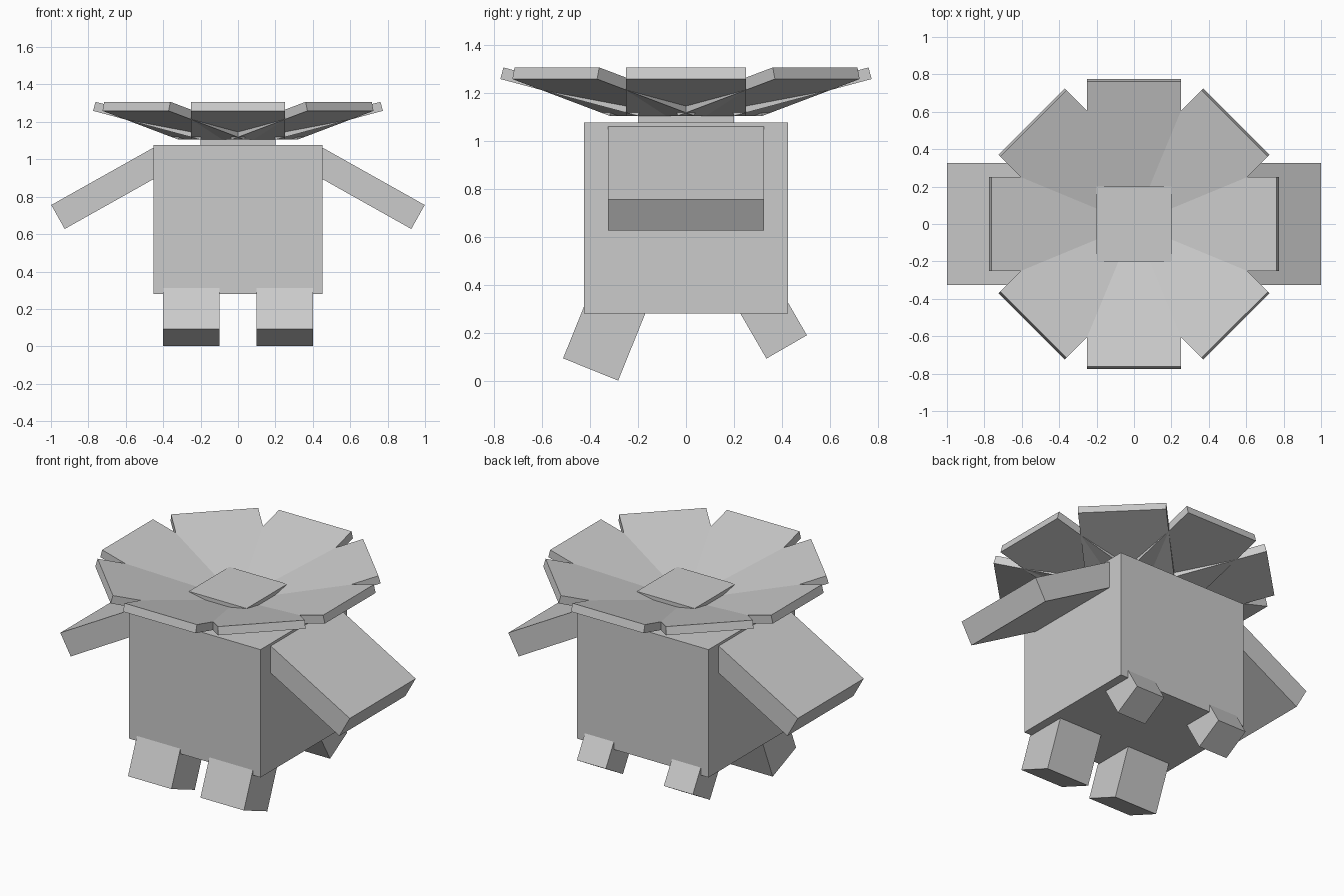
import bpy
from math import radians, pi
from mathutils import Matrix, Vector

if "Cube" in bpy.data.objects:
    bpy.data.objects.remove(bpy.data.objects["Cube"])


def box(name, lo, hi, matrix=Matrix()):
    """Box given by two local corners, placed by a matrix."""
    bpy.ops.mesh.primitive_cube_add(size=1)
    ob = bpy.context.object
    ob.name = name
    lo, hi = Vector(lo), Vector(hi)
    fit = Matrix.Translation((lo + hi) / 2) @ Matrix.Diagonal((*(hi - lo), 1))
    ob.data.transform(matrix @ fit)
    return ob


def place(loc, angle, axis):
    return Matrix.Translation(loc) @ Matrix.Rotation(radians(angle), 4, axis)


# Body and flower centre
box("body", (-0.453, -0.425, 0.28), (0.453, 0.425, 1.077))
box("flower_centre", (-0.2, -0.2, 1.07), (0.2, 0.2, 1.18))

# Eight upward-tilted petals
for i in range(8):
    m = Matrix.Rotation(i * pi / 4, 4, 'Z') @ place((0.2, 0, 1.105), -15, 'Y')
    box(f"petal_{i + 1}", (0, -0.25, 0), (0.595, 0.25, 0.05), m)

for side, s in (("left", -1), ("right", 1)):
    # Drooping broad arms, anchored at the outer end
    m = place((s * 0.9625, 0, 0.6915), s * 29.3, 'Y')
    xs = sorted((0, -s * 0.64))
    box(f"{side}_arm", (xs[0], -0.325, -0.0735), (xs[1], 0.325, 0.0735), m)

    # Splayed front legs, anchored at the sole
    x = s * 0.25
    m = place((x, -0.398, 0.047), -22, 'X')
    box(f"{side}_front_leg", (-0.15, -0.124, 0), (0.15, 0.124, 0.35), m)

    # Smaller, raised back legs
    x = s * 0.3
    m = place((x, 0.42, 0.141), 30, 'X')
    box(f"{side}_back_leg", (-0.1, -0.0975, 0), (0.1, 0.0975, 0.33), m)
